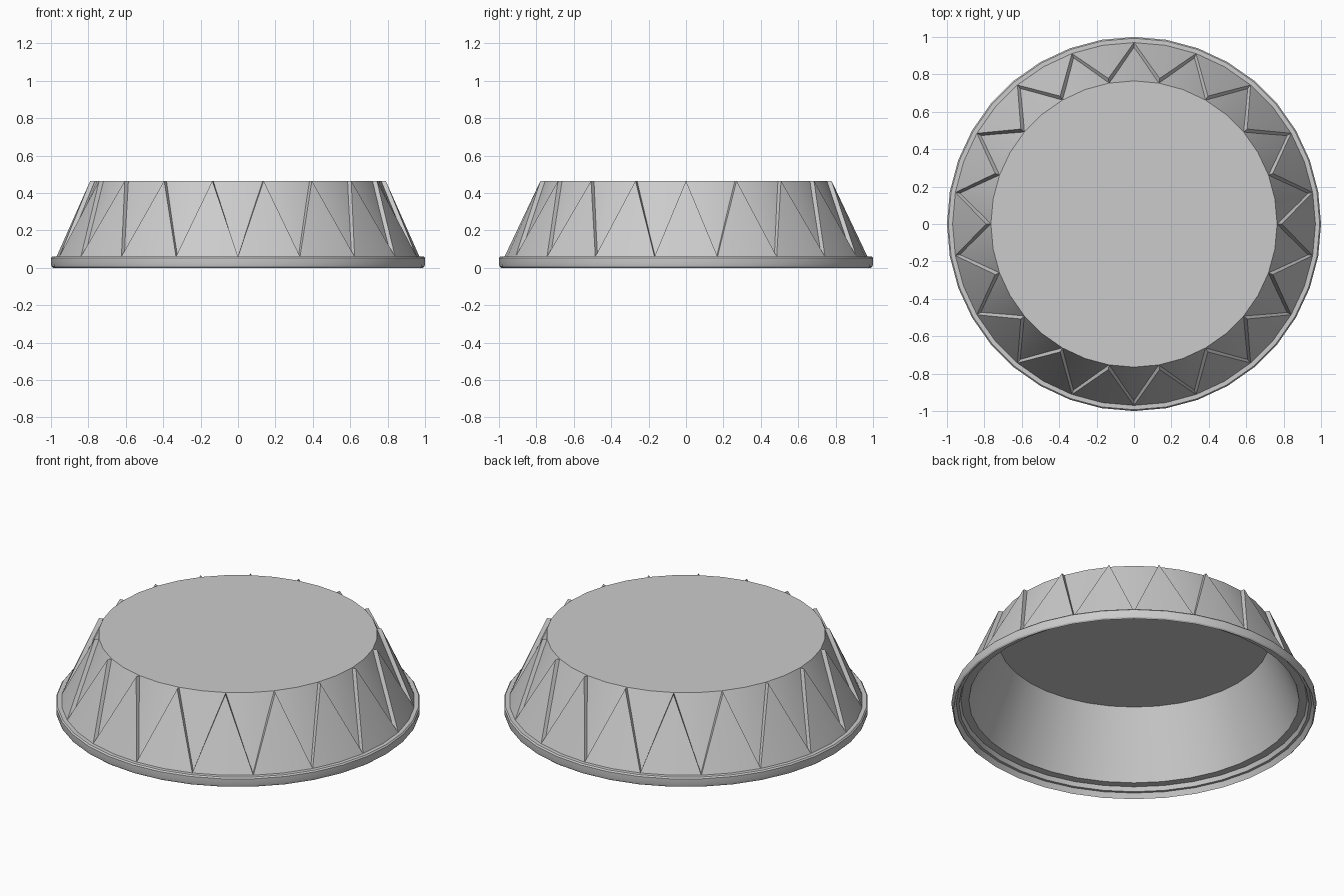
import bpy, bmesh, math

cube = bpy.data.objects.get("Cube")
if cube:
    bpy.data.objects.remove(cube)

SIDES = 36
TOP_Z, RIM_Z = 0.465, 0.06
TOP_R, BASE_R = 0.765, 0.945
RAISE, EMBED = 0.025, 0.01

grey = bpy.data.materials.new("plain grey")
grey.use_nodes = True
colour = (0.6, 0.6, 0.6, 1)
grey.diffuse_color = colour
grey.node_tree.nodes["Principled BSDF"].inputs["Base Color"].default_value = colour


def point(r, step, z):
    a = math.tau * step / SIDES
    return (r * math.sin(a), -r * math.cos(a), z)


def finish(name, bm):
    bmesh.ops.recalc_face_normals(bm, faces=bm.faces)
    mesh = bpy.data.meshes.new(name)
    bm.to_mesh(mesh)
    bm.free()
    mesh.materials.append(grey)
    obj = bpy.data.objects.new(name, mesh)
    bpy.context.collection.objects.link(obj)
    bpy.ops.object.select_all(action="DESELECT")
    bpy.context.view_layer.objects.active = obj
    obj.select_set(True)
    bpy.ops.object.shade_smooth_by_angle(angle=math.radians(30))
    return obj


# Hollow tapered body with a stepped rim, turned from one profile
profile = [
    (TOP_R, TOP_Z), (BASE_R, RIM_Z),                       # outer wall
    (0.993, RIM_Z), (1.0, 0.052), (1.0, 0.02),             # rim outside
    (0.997, 0.007), (0.99, 0.0),
    (0.975, 0.03), (0.96, 0.03), (0.95, 0.055),            # rim underside
    (0.906, 0.055), (0.747, 0.443),                        # inner wall
]
bm = bmesh.new()
rings = [[bm.verts.new(point(r, i, z)) for i in range(SIDES)] for r, z in profile]
for upper, lower in zip(rings, rings[1:]):
    for i in range(SIDES):
        j = (i + 1) % SIDES
        bm.faces.new((upper[i], lower[i], lower[j], upper[j]))
bm.faces.new(rings[0])
bm.faces.new(rings[-1])
finish("body", bm)

# Raised triangular panels around the sloping wall
bm = bmesh.new()
for k in range(0, SIDES, 2):
    layers = []
    for offset in (-EMBED, RAISE):
        apex = bm.verts.new(point(TOP_R + offset, k + 1, TOP_Z))
        base = [bm.verts.new(point(BASE_R + offset, k + s, RIM_Z)) for s in range(3)]
        layers.append([apex] + base)
    inner, outer = layers
    for layer in layers:
        bm.faces.new((layer[0], layer[1], layer[2]))
        bm.faces.new((layer[0], layer[2], layer[3]))
    for i in range(4):
        j = (i + 1) % 4
        bm.faces.new((inner[i], inner[j], outer[j], outer[i]))
finish("raised_panels", bm)
